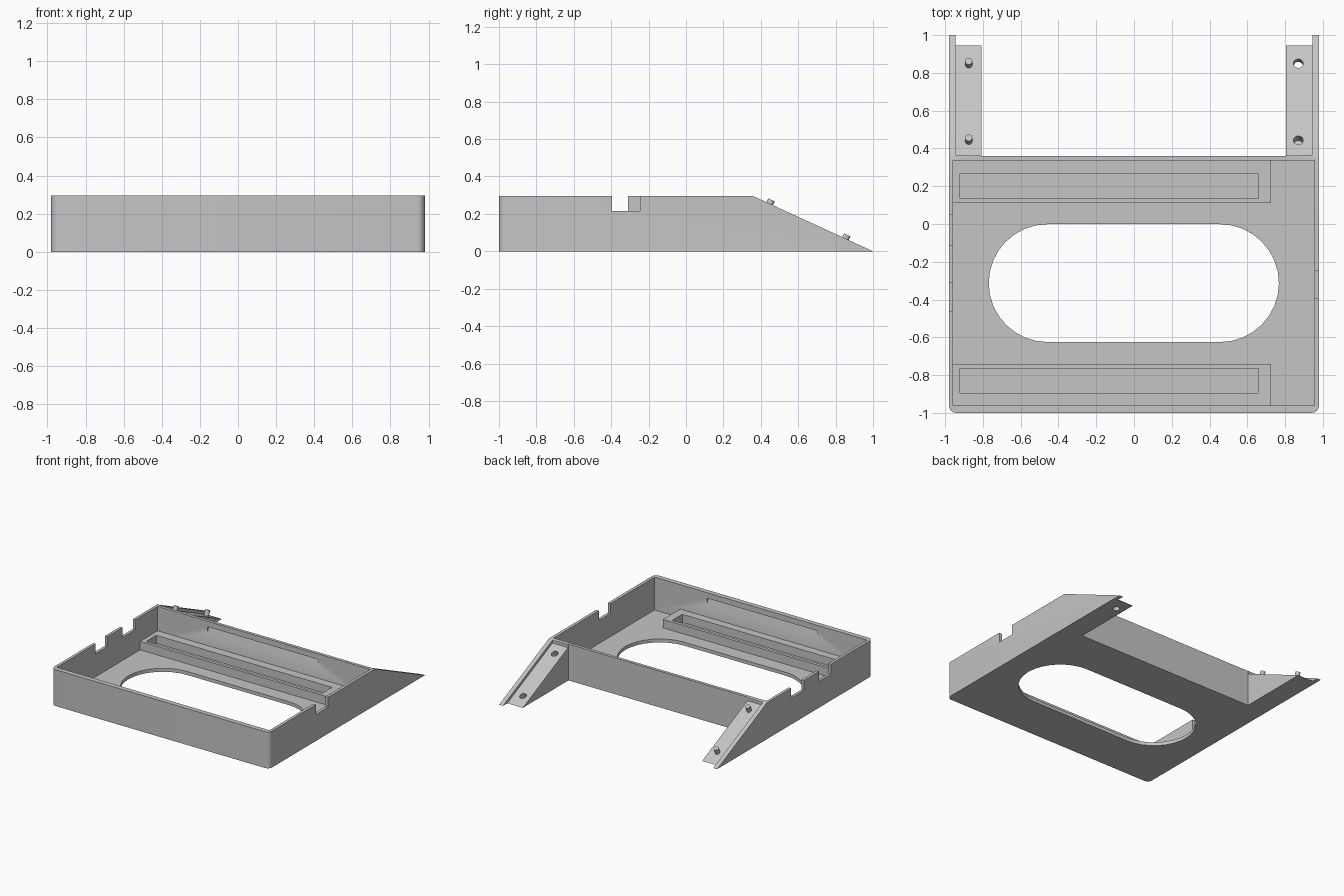
import bpy, bmesh, math
from mathutils import Vector, Matrix

if "Cube" in bpy.data.objects:
    bpy.data.objects.remove(bpy.data.objects["Cube"], do_unlink=True)

grey = bpy.data.materials.new("light_grey_plastic")
grey.use_nodes = True
grey.diffuse_color = (0.56, 0.56, 0.56, 1)
grey.node_tree.nodes["Principled BSDF"].inputs["Base Color"].default_value = (0.56, 0.56, 0.56, 1)

WIDTH, BACK, HEIGHT, FLOOR = 0.98, 0.36, 0.295, 0.028
SLOPE = HEIGHT / (1 - BACK)
NORMAL = Vector((0, SLOPE, 1)).normalized()


def make(name, bm):
    bmesh.ops.recalc_face_normals(bm, faces=bm.faces[:])
    mesh = bpy.data.meshes.new(name)
    bm.to_mesh(mesh)
    bm.free()
    mesh.materials.append(grey)
    ob = bpy.data.objects.new(name, mesh)
    bpy.context.collection.objects.link(ob)
    return ob


def prism(name, points, offset):
    """Closed outline of 3D points swept along offset."""
    bm = bmesh.new()
    face = bm.faces.new([bm.verts.new(p) for p in points])
    swept = bmesh.ops.extrude_face_region(bm, geom=[face])["geom"]
    bmesh.ops.translate(bm, vec=offset, verts=[v for v in swept if isinstance(v, bmesh.types.BMVert)])
    return make(name, bm)


def box(name, x0, x1, y0, y1, z0, z1):
    return prism(name, [(x0, y0, z0), (x1, y0, z0), (x1, y1, z0), (x0, y1, z0)], (0, 0, z1 - z0))


def side_prism(name, yz, x0, x1):
    return prism(name, [(x0, y, z) for y, z in yz], (x1 - x0, 0, 0))


def rod(name, x, y, low, high, radius):
    """Cylinder standing square to the sloped ramp, about its sunken surface."""
    base = Vector((x, y, ramp_z(y) - 0.025))
    bm = bmesh.new()
    bmesh.ops.create_cone(bm, cap_ends=True, segments=24, radius1=radius, radius2=radius, depth=high - low,
                          matrix=Matrix.Translation(base + NORMAL * (low + high) / 2)
                          @ NORMAL.to_track_quat('Z', 'Y').to_matrix().to_4x4())
    return make(name, bm)


def ramp_z(y):
    return SLOPE * (1 - y)


def arc(cx, cy, r, start, end, steps, z):
    return [(cx + r * math.cos(math.radians(start + (end - start) * i / steps)),
             cy + r * math.sin(math.radians(start + (end - start) * i / steps)), z)
            for i in range(steps + 1)]


def cut(ob, cutters):
    for c in cutters:
        c.hide_render = True
        mod = ob.modifiers.new("cut", 'BOOLEAN')
        mod.operation, mod.solver, mod.object = 'DIFFERENCE', 'EXACT', c
    bpy.context.view_layer.update()
    graph = bpy.context.evaluated_depsgraph_get()
    mesh = bpy.data.meshes.new_from_object(ob.evaluated_get(graph))
    ob.modifiers.clear()
    ob.data = mesh
    for c in cutters:
        bpy.data.objects.remove(c, do_unlink=True)


# Tray blank with rounded front corners
r = 0.04
outline = (arc(-WIDTH + r, -1 + r, r, 180, 270, 6, 0) + arc(WIDTH - r, -1 + r, r, 270, 360, 6, 0)
           + [(WIDTH, 1, 0), (-WIDTH, 1, 0)])
tray = prism("tray_body", outline, (0, 0, HEIGHT))

# Cavity, rear gap, and sloped rear arms
cutters = [
    box("cavity", -0.957, 0.955, -0.96, 0.335, FLOOR, 1),
    box("rear_gap", -0.807, 0.805, BACK, 1.2, -0.2, 0.6),
    side_prism("slope", [(0.2, ramp_z(0.2)), (1.1, ramp_z(1.1)), (1.1, 0.6), (0.2, 0.6)], -1.2, 1.2),
]
for s in (-1, 1):
    cutters.append(side_prism("arm_recess", [(0.365, ramp_z(0.365) - 0.025), (1.1, ramp_z(1.1) - 0.025),
                                             (1.1, 0.6), (0.365, 0.6)], s * 0.7, s * 0.945))

# Long rounded opening in the floor
opening = arc(0.455, -0.313, 0.312, -90, 90, 16, -0.1) + arc(-0.457, -0.313, 0.312, 90, 270, 16, -0.1)
cutters.append(prism("floor_opening", opening, (0, 0, 0.2)))

# Notches in the side walls
for side, y0, y1 in ((1, -0.395, -0.245), (-1, -0.46, -0.31), (-1, -0.115, 0.05)):
    cutters.append(box("notch", side * 0.9, side * 1.1, y0, y1, 0.215, 0.5))

# Slanted grooves inside the front and rear walls
for y, d in ((0.335, 1), (-0.96, -1)):
    cutters.append(side_prism("groove", [(y - d * 0.01, 0.2), (y, 0.2), (y + d * 0.018, 0.24),
                                         (y + d * 0.018, 0.25), (y - d * 0.01, 0.25)], -0.51, 0.485))

# Sockets in the left arm
cutters.append(rod("through_socket", 0.87, 0.85, -0.15, 0.05, 0.026))
cutters.append(rod("blind_socket", 0.87, 0.443, -0.06, 0.05, 0.026))
cut(tray, cutters)
parts = [tray]

# Low racks with long pockets along the front and rear walls
for name, y0, y1, p0, p1 in (("rear_rack", 0.11, 0.34, 0.135, 0.265),
                             ("front_rack", -0.965, -0.74, -0.895, -0.765)):
    rack = box(name, -0.962, 0.725, y0, y1, 0.02, 0.097)
    cut(rack, [box("pocket", -0.92, 0.66, p0, p1, 0.032, 0.3)])
    parts.append(rack)

# Pegs on the right arm
for name, y in (("upper_peg", 0.438), ("lower_peg", 0.843)):
    parts.append(rod(name, -0.875, y, -0.01, 0.045, 0.019))

# Smooth the rounded surfaces, keep edges sharp
bpy.ops.object.select_all(action='DESELECT')
for ob in parts:
    ob.select_set(True)
bpy.context.view_layer.objects.active = tray
bpy.ops.object.shade_smooth_by_angle(angle=math.radians(30))
